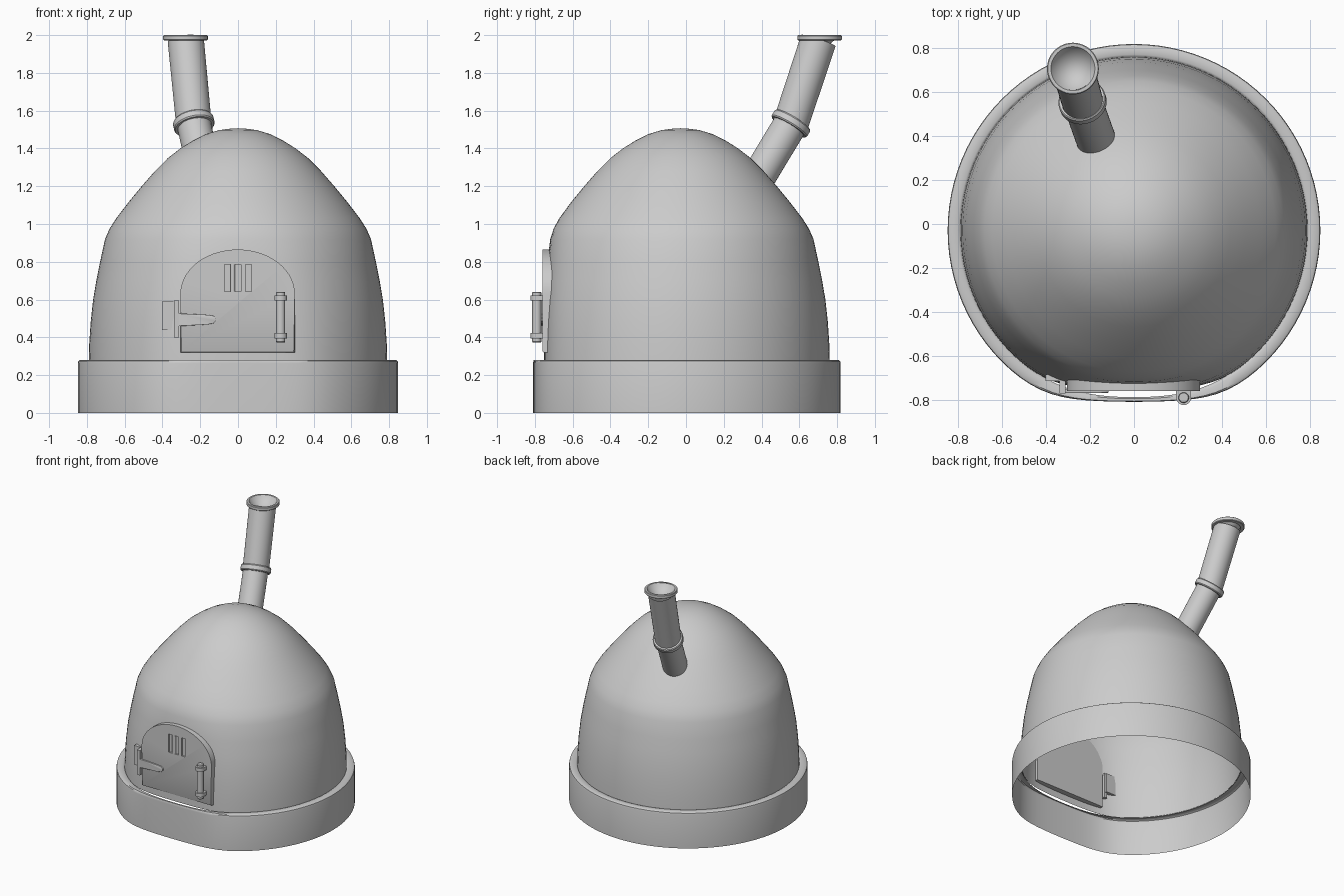
import bpy, bmesh, math
from mathutils import Vector, Matrix

if "Cube" in bpy.data.objects:
    bpy.data.objects.remove(bpy.data.objects["Cube"])


def finish(name, bm, angle=35):
    bmesh.ops.remove_doubles(bm, verts=bm.verts, dist=1e-5)
    bmesh.ops.recalc_face_normals(bm, faces=bm.faces)
    me = bpy.data.meshes.new(name)
    bm.to_mesh(me)
    bm.free()
    ob = bpy.data.objects.new(name, me)
    bpy.context.collection.objects.link(ob)
    bpy.ops.object.select_all(action='DESELECT')
    bpy.context.view_layer.objects.active = ob
    ob.select_set(True)
    bpy.ops.object.shade_smooth_by_angle(angle=math.radians(angle))
    return ob


def revolve(name, profile, warp=None, start=None, axis=(0, 0, 1), seg=48, angle=35):
    """Spin an (r, z) profile, then place it along an axis or warp it."""
    bm = bmesh.new()
    rings = []
    for r, z in profile:
        rings.append([bm.verts.new((r * math.cos(2 * math.pi * i / seg),
                                    r * math.sin(2 * math.pi * i / seg), z)) for i in range(seg)])
    for a, b in zip(rings, rings[1:]):
        for i in range(seg):
            j = (i + 1) % seg
            bm.faces.new((a[i], a[j], b[j], b[i]))
    if start is not None:
        rot = Vector(axis).to_track_quat('Z', 'Y').to_matrix().to_4x4()
        bm.transform(Matrix.Translation(start) @ rot)
    if warp:
        for v in bm.verts:
            v.co = warp(v.co)
    return finish(name, bm, angle)


def extrude_xz(name, pts, y0, y1, bevel=0.0):
    """Solid from an outline in the front plane, between two depths."""
    bm = bmesh.new()
    front = [bm.verts.new((x, y0, z)) for x, z in pts]
    back = [bm.verts.new((x, y1, z)) for x, z in pts]
    face = bm.faces.new(front)
    bm.faces.new(back[::-1])
    for i in range(len(pts)):
        j = (i + 1) % len(pts)
        bm.faces.new((front[i], back[i], back[j], front[j]))
    if bevel:
        bmesh.ops.bevel(bm, geom=list(face.edges), offset=bevel, segments=2,
                        profile=0.5, affect='EDGES')
    return finish(name, bm)


def box(name, x0, x1, y0, y1, z0, z1):
    return extrude_xz(name, [(x0, z0), (x1, z0), (x1, z1), (x0, z1)], y0, y1)


def flatten_front(limit):
    def warp(co):
        y = co.y - 0.029
        if y < -0.2:
            y = -((-y) ** -20 + limit ** -20) ** (-1 / 20)
        return Vector((co.x, y, co.z))
    return warp


# base ring, open underneath
revolve("base_ring", [(.848, 0), (.848, .262), (.845, .274), (.836, .28), (.80, .28),
                      (.793, .277), (.785, .268)], flatten_front(.818), seg=96)

# dome shell with a flattened front
revolve("dome", [(.79, .268), (.788, .36), (.78, .48), (.767, .6), (.75, .7), (.73, .8),
                 (.704, .92), (.68, .975), (.645, 1.03), (.58, 1.115), (.51, 1.2),
                 (.44, 1.28), (.37, 1.35), (.305, 1.4), (.24, 1.441), (.17, 1.476),
                 (.1, 1.497), (.05, 1.504), (0, 1.507)], flatten_front(.76), seg=96, angle=50)

# chimney pipe in two straight lengths
bend, top = Vector((-.234, .555, 1.532)), Vector((-.278, .707, 1.99))
low = Vector((-.168, .37, 1.225))
d1, d2 = bend - low, top - bend
revolve("chimney_lower", [(0, 0), (.09, 0), (.09, d1.length + .01)], start=low, axis=d1)
n = d2.length
revolve("chimney_upper", [(.094, -.015), (.096, n - .02)], start=bend, axis=d2)
revolve("chimney_collar", [(.088, -.022), (.104, -.022), (.109, -.015), (.109, .015),
                           (.104, .022), (.088, .022)], start=bend, axis=d1)
# level rim with a dished mouth
revolve("chimney_rim", [(.09, -.018), (.114, -.018), (.118, -.014), (.118, .006), (.114, .01),
                        (.1, .01), (.085, -.012), (.045, -.045), (0, -.055)], start=top)

# arched door with three vent slots
arch = [(.303 * math.cos(math.pi * i / 28) - .002, .63 + .235 * math.sin(math.pi * i / 28))
        for i in range(29)]
door = extrude_xz("door", [(-.305, .32), (.301, .32)] + arch, -.759, -.71, .006)
for i, x in enumerate((-.056, 0, .056)):
    slot = box("slot_cutter", x - .015, x + .015, -.8, -.747, .642, .785)
    slot.hide_render = True
    mod = door.modifiers.new("slot", 'BOOLEAN')
    mod.object, mod.operation, mod.solver = slot, 'DIFFERENCE', 'EXACT'
    bpy.context.view_layer.objects.active = door
    bpy.ops.object.modifier_apply(modifier="slot")
    bpy.data.objects.remove(slot)

# upright door handle held by two brackets
hx, hy = .226, -.79
revolve("handle_bar", [(0, .373), (.021, .373), (.024, .377), (.024, .637), (.021, .641), (0, .641)],
        start=(hx, hy, 0), seg=24)
for z in (.409, .608):
    revolve("handle_bracket", [(0, -.014), (.034, -.014), (.034, .014), (0, .014)],
            start=(hx, hy, z), seg=24)
    box("handle_bracket_arm", hx - .034, hx + .034, hy, -.75, z - .014, z + .014)

# latch: plate in the wall, upright keeper and tapered strap
box("latch_plate", -.402, -.32, -.715, -.685, .44, .59)
box("latch_keeper", -.338, -.312, -.772, -.70, .4, .595)
strap = [(-.33, .458), (-.16, .468), (-.13, .474), (-.117, .486), (-.117, .502),
         (-.13, .514), (-.16, .519), (-.33, .528)]
extrude_xz("latch_strap", strap, -.768, -.752, .002)
